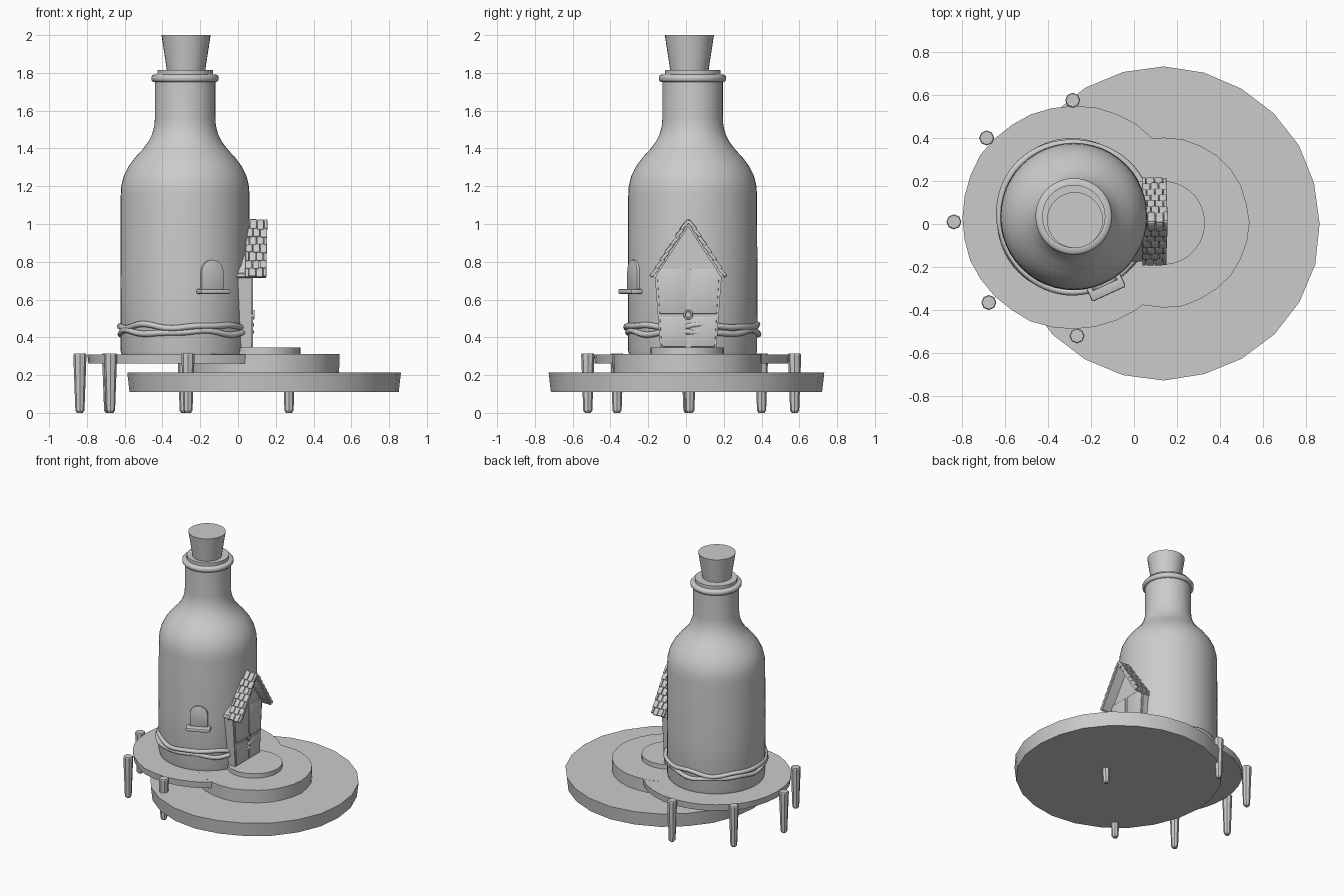
import bpy, bmesh, math, random
from mathutils import Matrix, Vector

if "Cube" in bpy.data.objects:
    bpy.data.objects.remove(bpy.data.objects["Cube"])

random.seed(4)
grey = bpy.data.materials.new("plain grey")
grey.diffuse_color = (0.6, 0.6, 0.6, 1)
grey.use_nodes = True
grey.node_tree.nodes["Principled BSDF"].inputs["Base Color"].default_value = grey.diffuse_color
BX, BY = -0.28, 0.035          # bottle axis


def finish(name, bm, smooth=True, angle=35):
    bmesh.ops.recalc_face_normals(bm, faces=bm.faces)
    me = bpy.data.meshes.new(name)
    bm.to_mesh(me)
    bm.free()
    me.materials.append(grey)
    ob = bpy.data.objects.new(name, me)
    bpy.context.collection.objects.link(ob)
    if smooth:
        bpy.ops.object.select_all(action='DESELECT')
        ob.select_set(True)
        bpy.context.view_layer.objects.active = ob
        bpy.ops.object.shade_smooth_by_angle(angle=math.radians(angle))
    return ob


def lathe(name, cx, cy, profile, n, angle=35, jitter=0.0):
    """Closed turned solid from (radius, z) points, capped at both ends."""
    bm = bmesh.new()
    wob = [random.uniform(-jitter, jitter) for _ in range(n)]
    rings = []
    for r, z in profile:
        rings.append([bm.verts.new((cx + (r + wob[i]) * math.cos(2 * math.pi * i / n),
                                    cy + (r + wob[i]) * math.sin(2 * math.pi * i / n), z))
                      for i in range(n)])
    for a, b in zip(rings, rings[1:]):
        for i in range(n):
            j = (i + 1) % n
            bm.faces.new((a[i], a[j], b[j], b[i]))
    bm.faces.new(rings[0])
    bm.faces.new(rings[-1])
    return finish(name, bm, angle=angle)


def prism(name, pts, x0, x1, matrix=None, bevel=0.0):
    """Outline in (y, z) extruded along x."""
    bm = bmesh.new()
    f = bm.faces.new([bm.verts.new((x0, y, z)) for y, z in pts])
    ext = bmesh.ops.extrude_face_region(bm, geom=[f])
    for v in ext['geom']:
        if isinstance(v, bmesh.types.BMVert):
            v.co.x = x1
    bmesh.ops.recalc_face_normals(bm, faces=bm.faces)
    if bevel:
        bmesh.ops.bevel(bm, geom=list(bm.edges), offset=bevel, segments=2,
                        affect='EDGES', profile=0.5)
    if matrix:
        bm.transform(matrix)
    return finish(name, bm)


# round platforms
lathe("island_base", 0.138, 0.002, [(0.715, 0.11), (0.727, 0.214)], 24, jitter=0.004)
lathe("middle_step", 0.138, 0.007, [(0.395, 0.20), (0.397, 0.311)], 28, jitter=0.003)
lathe("door_step", 0.135, 0.005, [(0.195, 0.30), (0.195, 0.345)], 28)
lathe("bottle_deck", BX, 0.03, [(0.515, 0.262), (0.52, 0.31)], 32, jitter=0.003)

# tapered posts around the deck
for i, (x, y) in enumerate([(-0.285, 0.575), (-0.685, 0.40), (-0.837, 0.01),
                            (-0.675, -0.365), (-0.265, -0.52), (0.27, 0.02)]):
    top = 0.315 if i < 5 else 0.30
    lathe(f"post_{i + 1}", x, y, [(0.015, 0.0), (0.024, 0.012), (0.035, top - 0.006),
                                  (0.031, top)], 8, angle=30)

# bottle
lathe("bottle", BX, BY,
      [(0.335, 0.305), (0.342, 0.33), (0.343, 0.7), (0.341, 1.15), (0.338, 1.2), (0.325, 1.255),
       (0.30, 1.305), (0.265, 1.352), (0.225, 1.395), (0.195, 1.435), (0.175, 1.475),
       (0.163, 1.52), (0.16, 1.56), (0.16, 1.76)], 48, angle=40)
lathe("bottle_lip", BX, BY,
      [(0.155, 1.752), (0.170, 1.753), (0.178, 1.762), (0.178, 1.780), (0.170, 1.790),
       (0.15, 1.791)], 48, angle=50)
lathe("bottle_rim", BX, BY, [(0.147, 1.785), (0.147, 1.815)], 48)
lathe("cork", -0.275, 0.018, [(0.098, 1.79), (0.13, 2.0)], 32)

# two wavy ropes around the bottle
for k, (z0, ph, r0) in enumerate([(0.458, 0.4, 0.347), (0.426, 2.3, 0.345)]):
    bm = bmesh.new()
    n, m = 64, 8
    grid = []
    for i in range(n):
        a = 2 * math.pi * i / n
        z = z0 + 0.008 * math.sin(5 * a + ph) + 0.005 * math.sin(8 * a + 2 * ph)
        r = r0 + 0.005 * math.sin(3 * a + ph)
        ring = []
        for j in range(m):
            b = 2 * math.pi * j / m
            rr = r + 0.016 * math.cos(b)
            ring.append(bm.verts.new((BX + rr * math.cos(a), BY + rr * math.sin(a),
                                      z + 0.016 * math.sin(b))))
        grid.append(ring)
    for i in range(n):
        for j in range(m):
            p, q = grid[i], grid[(i + 1) % n]
            bm.faces.new((p[j], q[j], q[(j + 1) % m], p[(j + 1) % m]))
    finish(f"rope_{k + 1}", bm, angle=80)

# porch wall with gable
YC = 0.012
prism("porch_wall", [(YC - 0.148, 0.335), (YC + 0.148, 0.335), (YC + 0.178, 0.74),
                     (YC, 0.995), (YC - 0.178, 0.74)], -0.06, 0.072)


# four door panels
def half(z):
    return 0.140 + (z - 0.345) * 0.062


for side, sy in (("left", -1), ("right", 1)):
    for part, z0, z1 in (("lower", 0.350, 0.508), ("upper", 0.524, 0.762)):
        prism(f"door_{side}_{part}_panel",
              [(YC + sy * 0.012, z0), (YC + sy * half(z0), z0),
               (YC + sy * half(z1), z1), (YC + sy * 0.012, z1)], 0.06, 0.080, bevel=0.003)

# ring handle
bm = bmesh.new()
n, m = 16, 6
hr = [[bm.verts.new((0.083 + 0.006 * math.sin(2 * math.pi * j / m),
                     YC + (0.02 + 0.006 * math.cos(2 * math.pi * j / m)) * math.cos(2 * math.pi * i / n),
                     0.52 + (0.02 + 0.006 * math.cos(2 * math.pi * j / m)) * math.sin(2 * math.pi * i / n)))
       for j in range(m)] for i in range(n)]
for i in range(n):
    for j in range(m):
        p, q = hr[i], hr[(i + 1) % n]
        bm.faces.new((p[j], q[j], q[(j + 1) % m], p[(j + 1) % m]))
finish("door_ring", bm, angle=80)

# porch roof: a board and overlapping shingles on each slope
ridge = Vector((0, YC, 1.012))
for side, sy in (("left", -1), ("right", 1)):
    eave = Vector((0, YC + sy * 0.187, 0.722))
    d = (eave - ridge).normalized()
    nrm = Vector((0, sy * abs(d.z), abs(d.y)))
    L = (eave - ridge).length
    quad = [ridge, eave, eave - nrm * 0.014, ridge - Vector((0, 0, 0.026))]
    prism(f"roof_board_{side}", [(p.y, p.z) for p in quad], -0.02, 0.148)
    bm = bmesh.new()
    rows = 7
    for r in range(rows):
        edges = [0.042, 0.08, 0.118, 0.157] if r % 2 else [0.042, 0.062, 0.10, 0.138, 0.157]
        for x0, x1 in zip(edges, edges[1:]):
            w = x1 - x0 - 0.003
            ln = L / rows + 0.012
            c = ridge + d * (L * (r + 0.5) / rows + random.uniform(-0.004, 0.004))
            c = c + nrm * (0.006 + random.uniform(-0.002, 0.002))
            c.x = (x0 + x1) / 2 - 0.006 * r / rows
            t = (d - nrm * -0.14).normalized()      # lower edge kicks out
            u = Vector((1, 0, 0)).cross(t)
            rot = Matrix((Vector((1, 0, 0)), t, u)).transposed().to_4x4()
            tile = bmesh.new()
            bmesh.ops.create_cube(tile, size=1, matrix=Matrix.Diagonal((w, ln, 0.018, 1)))
            bmesh.ops.bevel(tile, geom=list(tile.edges), offset=0.004, segments=2,
                            affect='EDGES', profile=0.5)
            tile.transform(Matrix.Translation(c) @ rot)
            tmp = bpy.data.meshes.new("tmp")
            tile.to_mesh(tmp)
            tile.free()
            bm.from_mesh(tmp)
            bpy.data.meshes.remove(tmp)
    finish(f"roof_shingles_{side}", bm, angle=50)

# arched window and sill, facing outward from the bottle
M = Matrix.Translation((BX, BY, 0)) @ Matrix.Rotation(math.radians(-65.5), 4, 'Z')
arch = [(-0.063, 0.645), (0.063, 0.645)]
arch += [(0.063 * math.cos(math.pi * i / 12), 0.748 + 0.063 * math.sin(math.pi * i / 12))
         for i in range(13)]
prism("window", arch, 0.30, 0.353, M, bevel=0.003)
prism("window_sill", [(-0.086, 0.63), (0.086, 0.63), (0.086, 0.656), (-0.086, 0.656)],
      0.325, 0.397, M, bevel=0.009)
